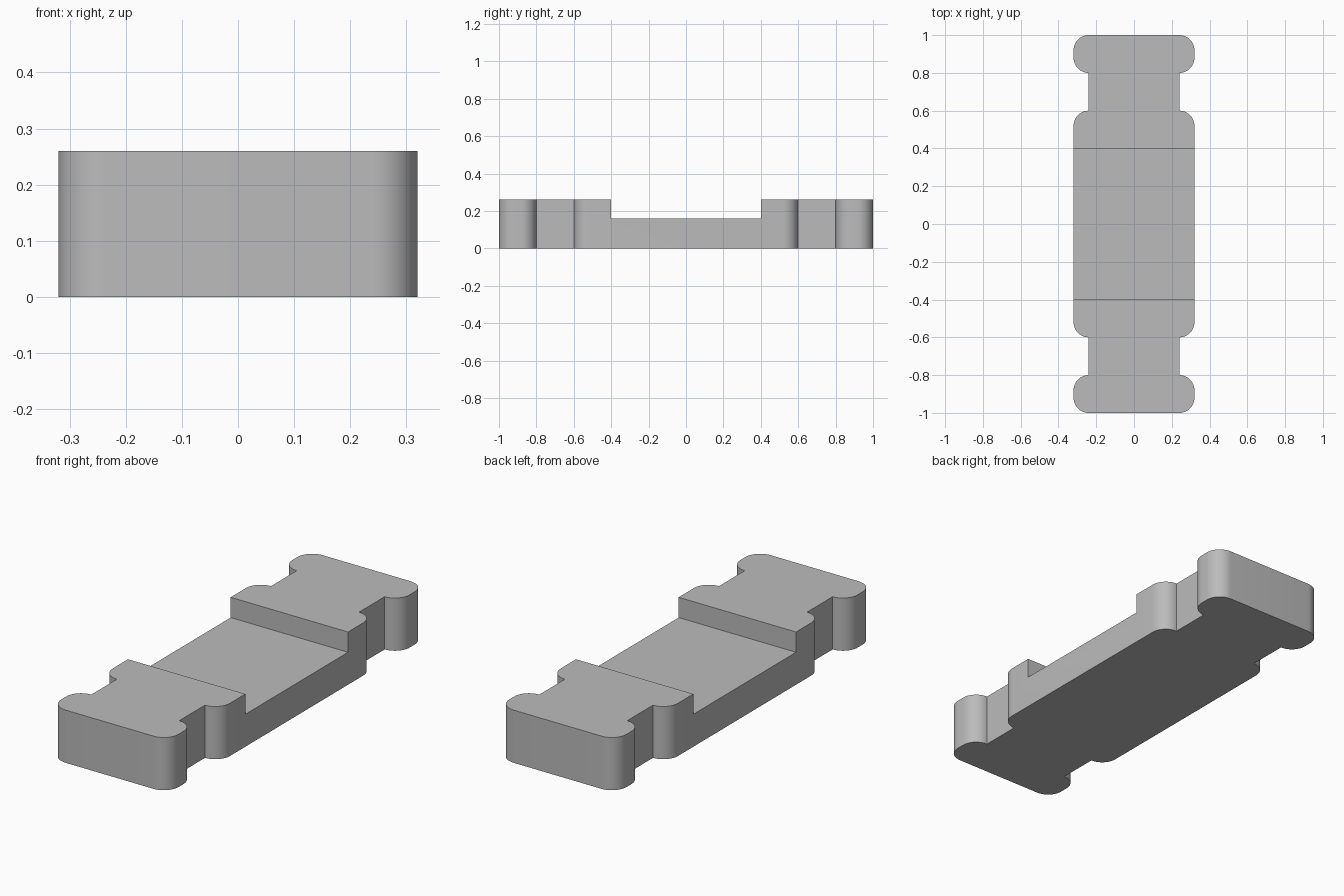
import bpy
import bmesh
from math import sin, cos, pi
from mathutils import Vector

HALF_WIDTH, RADIUS = 0.32, 0.08
HEIGHT, SEAT_HEIGHT, SEAT_HALF = 0.26, 0.16, 0.4
STEPS = 12

cube = bpy.data.objects.get("Cube")
if cube:
    bpy.data.objects.remove(cube, do_unlink=True)

grey = bpy.data.materials.new("plain grey")
grey.use_nodes = True
grey.diffuse_color = (0.5, 0.5, 0.5, 1)
grey.node_tree.nodes["Principled BSDF"].inputs["Base Color"].default_value = grey.diffuse_color


def corner(y, start):
    """Quarter round on the +x side, swept a quarter turn from the start angle."""
    cx = HALF_WIDTH - RADIUS
    angles = [start + pi / 2 * i / STEPS for i in range(STEPS + 1)]
    return [(cx + RADIUS * cos(a), y + RADIUS * sin(a)) for a in angles]


def lobe(y0, y1):
    """Rounded bulge between two stations along the body."""
    return corner(y0 + RADIUS, -pi / 2) + corner(y1 - RADIUS, 0)


# Outline: end lobe, neck, long middle lobe, neck, end lobe
right_side = lobe(-1, -0.8) + lobe(-0.6, 0.6) + lobe(0.8, 1)
outline = right_side + [(-x, y) for x, y in reversed(right_side)]

# Body: outline extruded upward
bm = bmesh.new()
base = bm.faces.new([bm.verts.new((x, y, 0)) for x, y in outline])
top = bmesh.ops.extrude_face_region(bm, geom=[base], use_keep_orig=True)
bmesh.ops.translate(bm, vec=Vector((0, 0, HEIGHT)),
                    verts=[v for v in top["geom"] if isinstance(v, bmesh.types.BMVert)])
bmesh.ops.recalc_face_normals(bm, faces=bm.faces)
mesh = bpy.data.meshes.new("notched_bar")
bm.to_mesh(mesh)
bm.free()
mesh.materials.append(grey)
body = bpy.data.objects.new("notched_bar", mesh)
bpy.context.collection.objects.link(body)

# Central recess: block cut across the full width
bpy.ops.mesh.primitive_cube_add(size=1, location=(0, 0, SEAT_HEIGHT + 0.25))
cutter = bpy.context.object
cutter.name = "recess_cutter"
cutter.scale = (1, 2 * SEAT_HALF, 0.5)
cutter.hide_render = True
cutter.data.materials.append(grey)
cut = body.modifiers.new("recess", "BOOLEAN")
cut.operation, cut.solver, cut.object = "DIFFERENCE", "EXACT", cutter

bpy.ops.object.select_all(action="DESELECT")
body.select_set(True)
bpy.context.view_layer.objects.active = body
bpy.ops.object.modifier_apply(modifier=cut.name)
bpy.data.objects.remove(cutter, do_unlink=True)
bpy.ops.object.shade_smooth_by_angle(angle=pi / 6)
